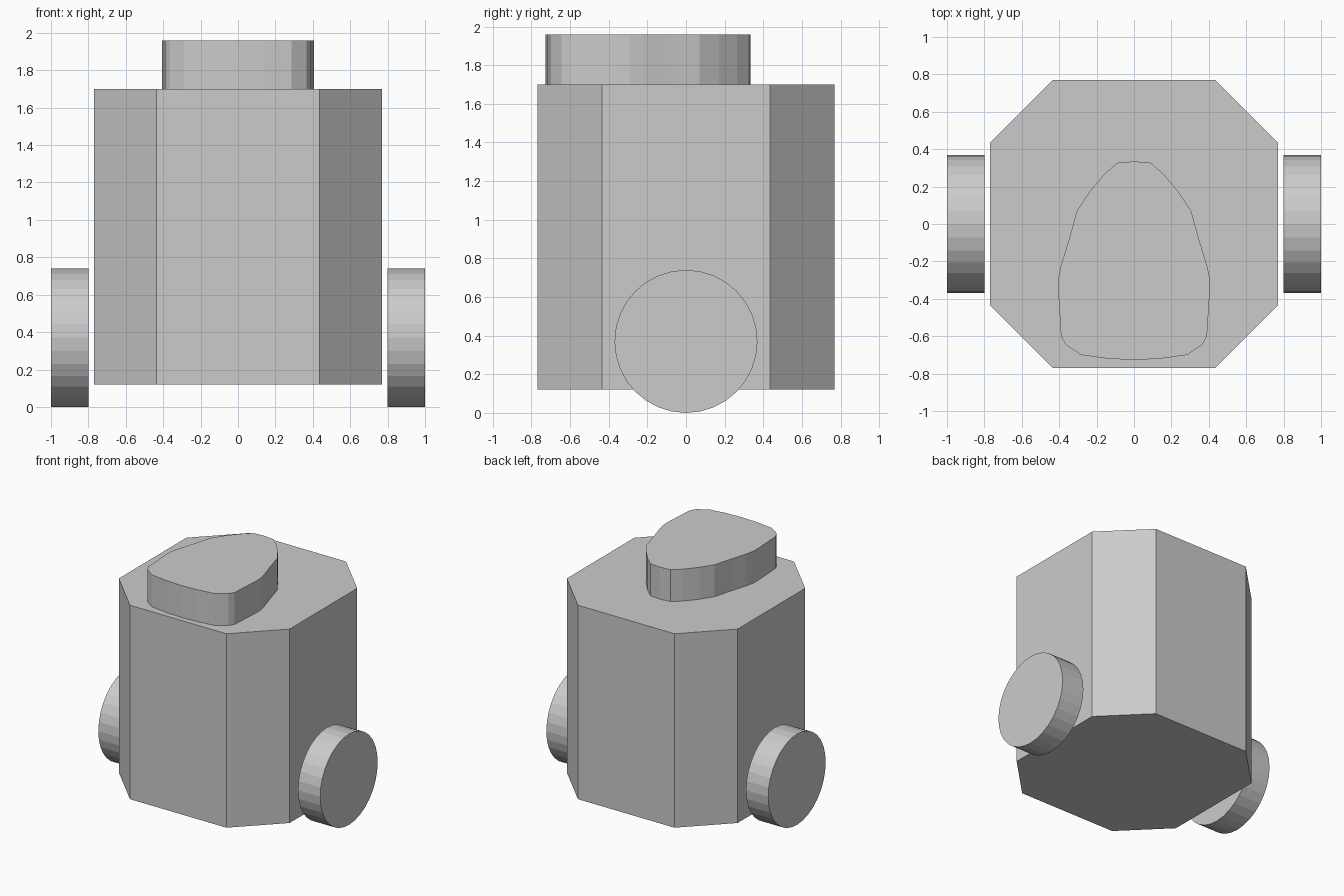
import bpy, bmesh
from math import pi

if "Cube" in bpy.data.objects:
    bpy.data.objects.remove(bpy.data.objects["Cube"])


def prism(name, outline, z0, z1):
    """Extrude a flat outline from z0 up to z1."""
    bm = bmesh.new()
    face = bm.faces.new([bm.verts.new((x, y, z0)) for x, y in outline])
    top = bmesh.ops.extrude_face_region(bm, geom=[face])["geom"]
    for v in top:
        if isinstance(v, bmesh.types.BMVert):
            v.co.z = z1
    bmesh.ops.recalc_face_normals(bm, faces=bm.faces)
    mesh = bpy.data.meshes.new(name)
    bm.to_mesh(mesh)
    bm.free()
    obj = bpy.data.objects.new(name, mesh)
    bpy.context.collection.objects.link(obj)
    return obj


# Body: square column with chamfered corners
a, c = 0.77, 0.435
prism("body", [(a, -c), (a, c), (c, a), (-c, a),
               (-a, c), (-a, -c), (-c, -a), (c, -a)], 0.12, 1.70)

# Top pad: rounded wedge, wide at the front, mirrored across x
half = [(0.09, 0.327), (0.16, 0.265), (0.24, 0.17), (0.305, 0.07),
        (0.35, -0.09), (0.39, -0.22), (0.405, -0.29), (0.405, -0.36),
        (0.39, -0.60), (0.365, -0.645), (0.285, -0.70), (0.14, -0.72)]
outline = ([(0, 0.335)] + half + [(0, -0.727)]
           + [(-x, y) for x, y in reversed(half)])
prism("top_pad", outline, 1.70, 1.96)

# Wheels: one thick disc on each side
for side, name in ((-1, "left_wheel"), (1, "right_wheel")):
    bpy.ops.mesh.primitive_cylinder_add(
        vertices=32, radius=0.37, depth=0.2,
        location=(side * 0.9, 0, 0.37), rotation=(0, pi / 2, 0))
    bpy.context.object.name = name
